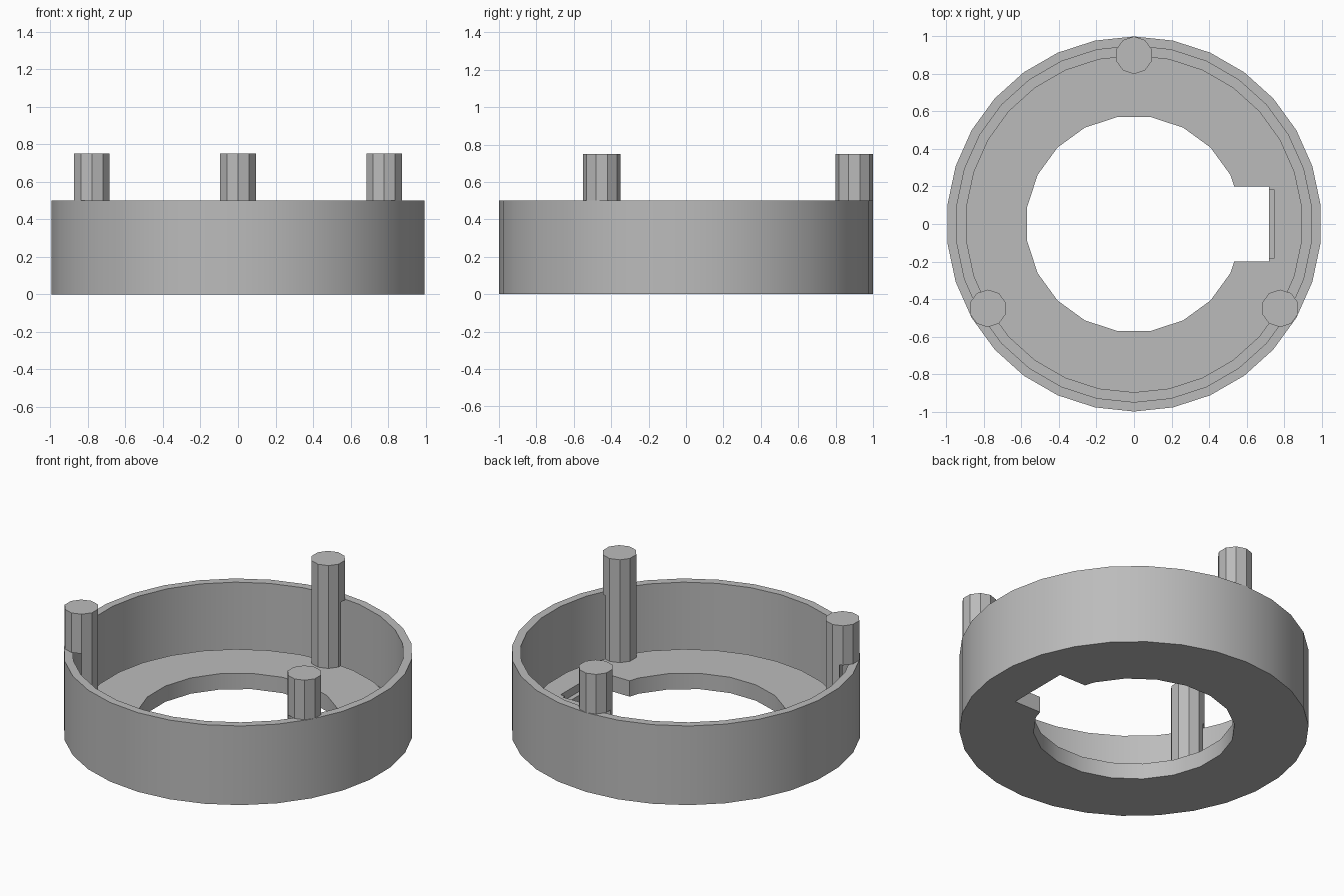
import bpy
import bmesh
from math import pi, sin, cos, radians

if "Cube" in bpy.data.objects:
    bpy.data.objects.remove(bpy.data.objects["Cube"])

grey = bpy.data.materials.new("plain_grey")
grey.use_nodes = True
colour = (0.5, 0.5, 0.5, 1)
grey.diffuse_color = colour
grey.node_tree.nodes["Principled BSDF"].inputs["Base Color"].default_value = colour


def make(name, bm):
    bmesh.ops.recalc_face_normals(bm, faces=bm.faces)
    mesh = bpy.data.meshes.new(name)
    bm.to_mesh(mesh)
    bm.free()
    mesh.materials.append(grey)
    obj = bpy.data.objects.new(name, mesh)
    bpy.context.collection.objects.link(obj)
    return obj


def prism(name, sides, radius, z0, z1, centre=(0, 0), start=pi / 2):
    """Upright prism with its first corner at the start angle."""
    bm = bmesh.new()
    ring = [bm.verts.new((centre[0] + radius * cos(start + 2 * pi * i / sides),
                          centre[1] + radius * sin(start + 2 * pi * i / sides), z0))
            for i in range(sides)]
    base = bm.faces.new(ring)
    top = bmesh.ops.extrude_face_region(bm, geom=[base])["geom"]
    bmesh.ops.translate(bm, vec=(0, 0, z1 - z0),
                        verts=[g for g in top if isinstance(g, bmesh.types.BMVert)])
    return make(name, bm)


def lathe(name, profile, sides=30):
    """Closed (radius, height) profile turned around the z axis."""
    bm = bmesh.new()
    rings = [[bm.verts.new((r * cos(pi / 2 + 2 * pi * i / sides),
                            r * sin(pi / 2 + 2 * pi * i / sides), z))
              for r, z in profile] for i in range(sides)]
    count = len(profile)
    for i in range(sides):
        a, b = rings[i], rings[(i + 1) % sides]
        for j in range(count):
            k = (j + 1) % count
            bm.faces.new((a[j], b[j], b[k], a[k]))
    return make(name, bm)


def box(name, x0, x1, half_y, z0, z1):
    bm = bmesh.new()
    bmesh.ops.create_cube(bm, size=1)
    bmesh.ops.scale(bm, vec=(x1 - x0, 2 * half_y, z1 - z0), verts=bm.verts)
    bmesh.ops.translate(bm, vec=((x0 + x1) / 2, 0, (z0 + z1) / 2), verts=bm.verts)
    return make(name, bm)


def cut(target, cutter):
    mod = target.modifiers.new("cut", 'BOOLEAN')
    mod.operation = 'DIFFERENCE'
    mod.solver = 'EXACT'
    mod.object = cutter
    bpy.context.view_layer.objects.active = target
    bpy.ops.object.modifier_apply(modifier=mod.name)
    bpy.data.objects.remove(cutter)


# Cup: solid disc hollowed by the bowl, then a narrow channel around the floor
cup = prism("cup", 30, 1.0, 0, 0.5)
cut(cup, lathe("bowl_cutter", [(0.9, 0.05), (0.95, 0.05), (0.95, 0.6), (0.9, 0.6)]))
cut(cup, prism("floor_cutter", 30, 0.92, 0.1, 0.7))

# Central hole, side slot and the small step at the slot's end
cut(cup, prism("hole_cutter", 20, 0.577, -0.1, 0.3, start=pi / 20))
cut(cup, box("slot_cutter", 0.3, 0.72, 0.2, -0.1, 0.3))
cut(cup, box("step_cutter", 0.7, 0.75, 0.18, 0.05, 0.3))

# Three posts, trimmed back below the rim so they overhang the channel
posts = []
for name, angle in (("back_post", 90), ("right_post", 210), ("left_post", 330)):
    a = radians(angle)
    post = prism(name, 10, 0.1, 0.08, 0.75, (0.9 * cos(a), 0.9 * sin(a)))
    cut(post, lathe("trim_cutter", [(0.9, 0), (1.1, 0), (1.1, 0.5), (0.9, 0.5)]))
    posts.append(post)

# Smooth the shallow curves, keep real corners sharp
bpy.ops.object.select_all(action='DESELECT')
for obj in [cup] + posts:
    obj.select_set(True)
bpy.context.view_layer.objects.active = cup
bpy.ops.object.shade_smooth_by_angle(angle=radians(30))
